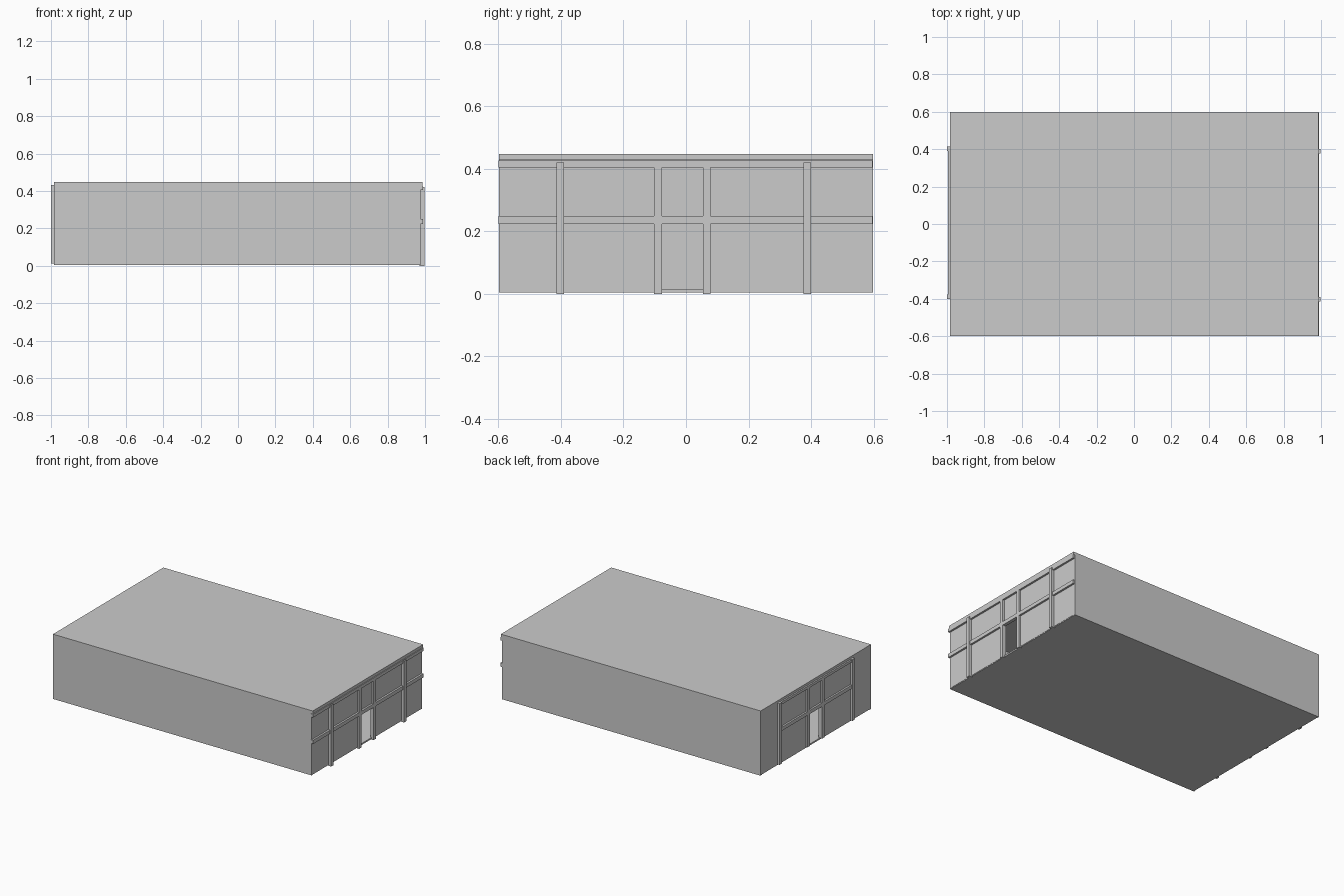
import bpy

if "Cube" in bpy.data.objects:
    bpy.data.objects.remove(bpy.data.objects["Cube"])


def box(name, x, y, z):
    """Axis-aligned box from (min, max) pairs."""
    bpy.ops.mesh.primitive_cube_add(size=1)
    ob = bpy.context.object
    ob.name = name
    ob.location = [(a + b) / 2 for a, b in (x, y, z)]
    ob.scale = [abs(b - a) for a, b in (x, y, z)]
    bpy.ops.object.transform_apply(location=True, rotation=False, scale=True)
    return ob


# Main shell: floor, roof, long side walls
box("floor", (-0.98, 0.975), (-0.59, 0.59), (0.004, 0.014))
box("roof", (-0.985, 0.986), (-0.598, 0.598), (0.428, 0.448))
for side, s in (("front", -1), ("back", 1)):
    ys = sorted((s * 0.598, s * 0.582))
    box(side + "_wall", (-0.983, 0.977), ys, (0.004, 0.43))

# Interior cross wall
box("partition", (-0.01, 0.01), (-0.582, 0.582), (0.014, 0.428))

# Frame positions across the building (rotated half a turn at the left end)
DOOR = (-0.077, 0.055)
POSTS = [(-0.415, -0.39), (-0.102, -0.077), (0.055, 0.079), (0.376, 0.4)]


def flip(span, s):
    return tuple(sorted((s * span[0], s * span[1])))


for side, s in (("right", 1), ("left", -1)):
    wall_x = flip((0.965, 0.977 if s > 0 else 0.983), s)
    post_x = flip((0.97, 0.997 if s > 0 else 1.0), s)
    beam_x = flip((0.97, 0.99 if s > 0 else 0.995), s)
    z0, z1 = (0.0, 0.421) if s > 0 else (0.012, 0.433)

    # End wall with a doorway
    box(side + "_wall_a", wall_x, flip((-0.59, DOOR[0]), s), (0.008, 0.43))
    box(side + "_wall_b", wall_x, flip((DOOR[1], 0.59), s), (0.008, 0.43))
    box(side + "_wall_over_door", wall_x, flip(DOOR, s), (0.226, 0.43))

    # Posts
    for i, p in enumerate(POSTS):
        outer = i in (0, 3)
        box(f"{side}_post_{i}", post_x if outer else beam_x, flip(p, s),
            (z0, z1 if outer else z1 - 0.01))

    # Beams: full width on the right, between outer posts on the left
    width = (-0.6, 0.597) if s > 0 else flip((-0.415, 0.4), s)
    dz = 0 if s > 0 else 0.008
    box(side + "_mid_beam", beam_x, width, (0.224 + dz, 0.249 + dz))
    box(side + "_top_beam", beam_x, width, (0.405 + dz, 0.427 + dz * 0.5))
